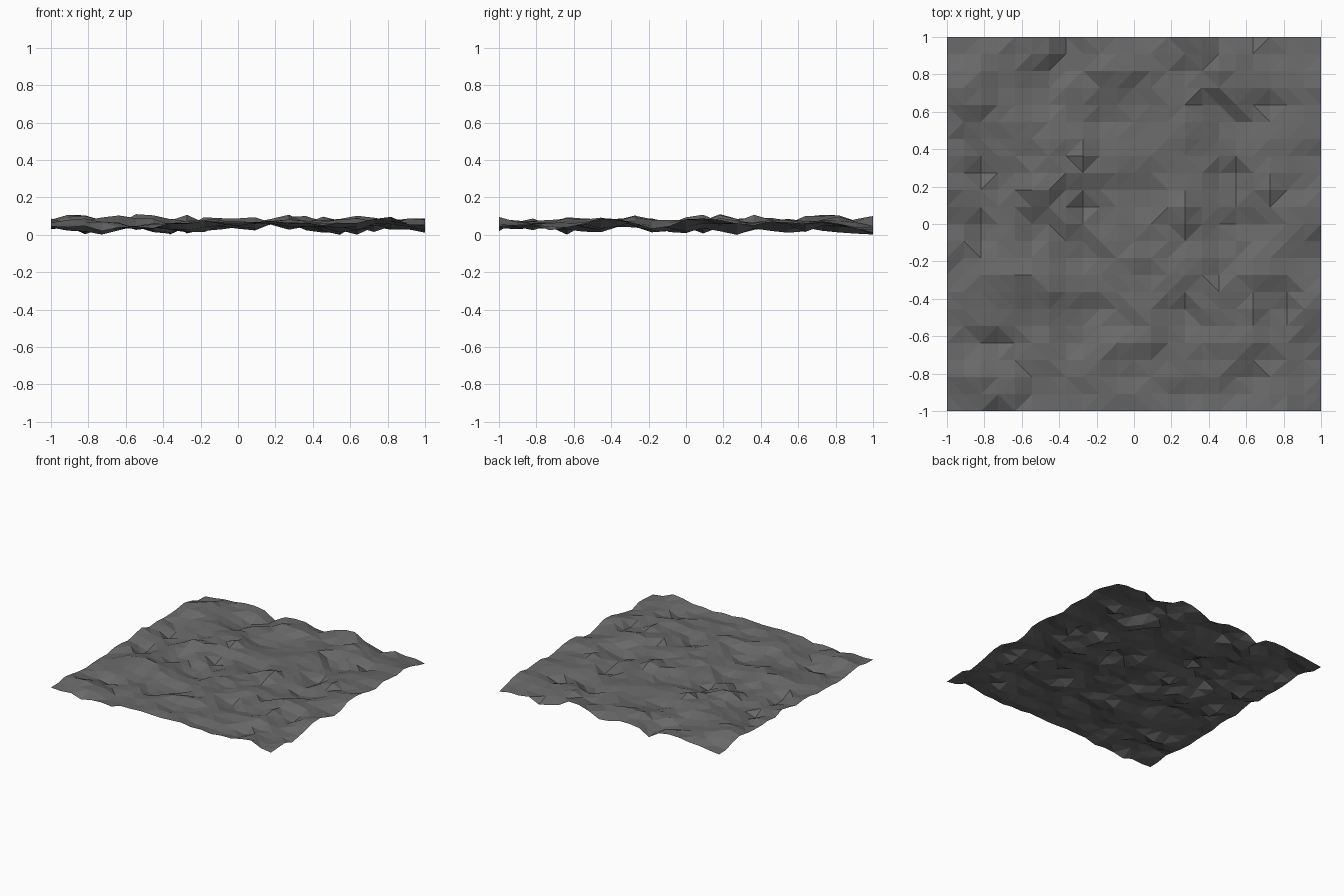
import bpy, bmesh, random
from mathutils import Vector, noise

if "Cube" in bpy.data.objects:
    bpy.data.objects.remove(bpy.data.objects["Cube"])

random.seed(7)
CELLS = 22
MIDDLE, TOP = 0.06, 0.115

# Heights of the four corners
CORNERS = {(-1, -1): .045, (1, -1): .045, (1, 1): .012, (-1, 1): .03}

# Flat square sheet of 22 x 22 cells
bm = bmesh.new()
bmesh.ops.create_grid(bm, x_segments=CELLS, y_segments=CELLS, size=1.0)

# Rolling bumps plus a little rough jitter
for v in bm.verts:
    p = Vector((v.co.x * 4.0, v.co.y * 4.6, 1.6))
    v.co.z = (noise.noise(p) + 0.4 * noise.noise(p * 2.1 + Vector((5, 3, 1)))
              + random.uniform(-0.13, 0.13))

# Spread the bumps about the middle height, reaching floor and top at the extremes
heights = sorted(v.co.z for v in bm.verts)
median = heights[len(heights) // 2]
rise, drop = heights[-1] - median, median - heights[0]
for v in bm.verts:
    d = v.co.z - median
    if d > 0:
        v.co.z = MIDDLE + (TOP - MIDDLE) * (d / rise) ** 1.25
    else:
        v.co.z = MIDDLE - MIDDLE * (-d / drop) ** 1.25

# Ease the sheet into its corners
for v in bm.verts:
    for (cx, cy), cz in CORNERS.items():
        pull = max(0, 1 - Vector((v.co.x - cx, v.co.y - cy)).length / 0.25)
        v.co.z += (cz - v.co.z) * pull

# Facets split along the shorter diagonal
bmesh.ops.triangulate(bm, faces=bm.faces[:], quad_method='SHORT_EDGE')
bmesh.ops.recalc_face_normals(bm, faces=bm.faces[:])
if sum(f.normal.z for f in bm.faces) < 0:
    bmesh.ops.reverse_faces(bm, faces=bm.faces[:])

mesh = bpy.data.meshes.new("rough_ground")
bm.to_mesh(mesh)
bm.free()
ground = bpy.data.objects.new("rough_ground", mesh)
bpy.context.collection.objects.link(ground)

# Dark stone grey
mat = bpy.data.materials.new("dark_stone")
mat.diffuse_color = (0.14, 0.14, 0.14, 1)
mat.use_nodes = True
mat.node_tree.nodes["Principled BSDF"].inputs["Base Color"].default_value = mat.diffuse_color
mesh.materials.append(mat)
